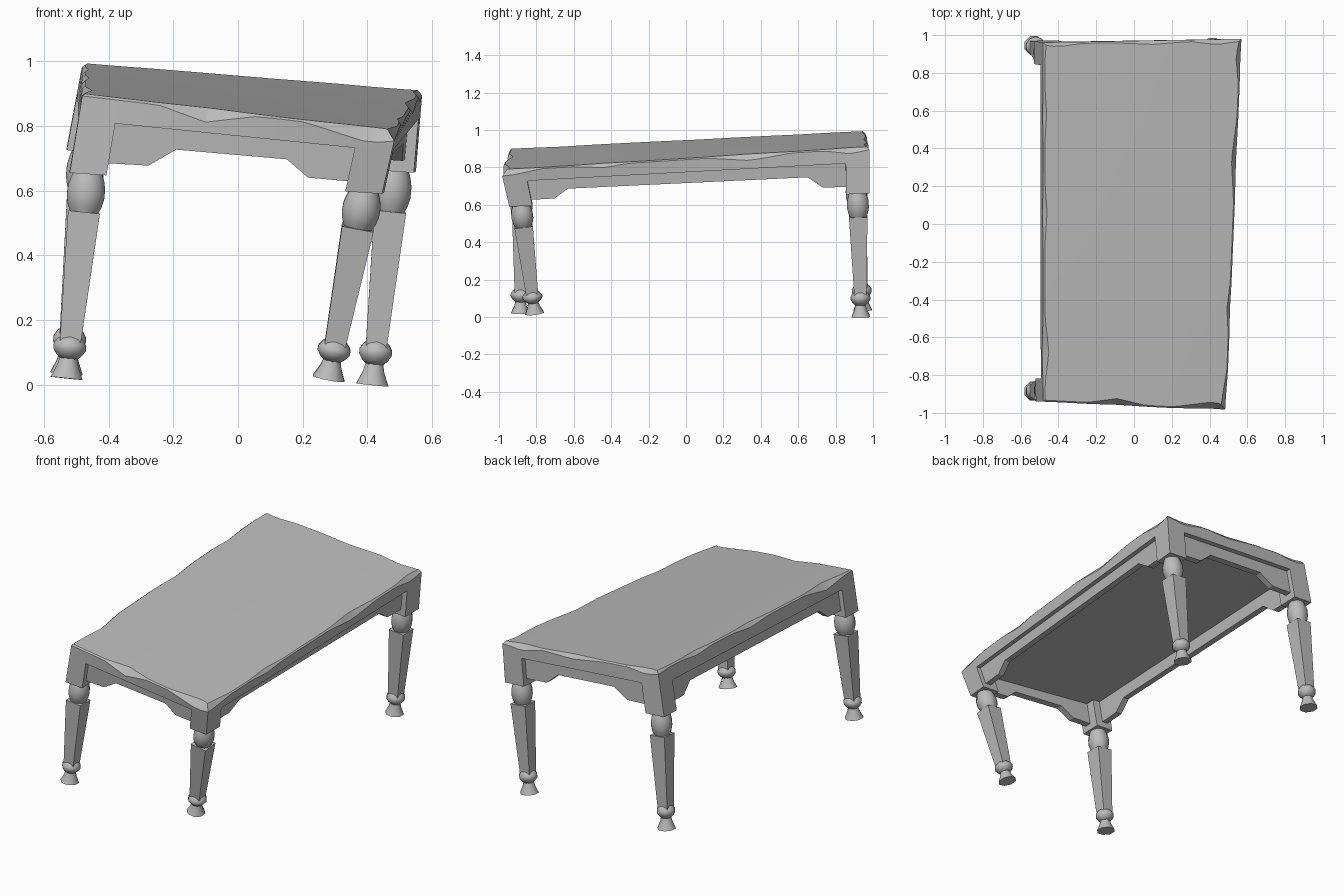
import bpy, bmesh, math
from mathutils import Vector

cube = bpy.data.objects.get("Cube")
if cube:
    bpy.data.objects.remove(cube, do_unlink=True)

grey = bpy.data.materials.new("worn_grey")
grey.use_nodes = True
grey.diffuse_color = (0.5, 0.5, 0.5, 1)
grey.node_tree.nodes["Principled BSDF"].inputs["Base Color"].default_value = (0.5, 0.5, 0.5, 1)

# Crooked body: corners of the top surface and of the block bottoms, by (x sign, y sign)
TOP = {(-1, -1): (-0.48, -0.94, 0.90), (1, -1): (0.49, -0.99, 0.785),
       (-1, 1): (-0.48, 0.96, 0.995), (1, 1): (0.57, 0.98, 0.91)}
LOW = {(-1, -1): (-0.52, -0.94, 0.655), (1, -1): (0.445, -0.945, 0.59),
       (-1, 1): (-0.53, 0.97, 0.73), (1, 1): (0.55, 0.98, 0.66)}
FEET = {(-1, -1): (-0.53, -0.885, 0.02), (1, -1): (0.28, -0.81, 0.02),
        (-1, 1): (-0.53, 0.945, 0.035), (1, 1): (0.415, 0.935, 0.0)}
HALF_X, HALF_Y = 0.51, 0.97
RAIL = 0.33


def warp(u, v, t):
    """Straight table space (u, v in -1..1, t down from the top) to the crooked shape."""
    p = Vector((0, 0, 0))
    for (a, b), top in TOP.items():
        weight = (1 + a * u) * (1 + b * v) / 4
        p += weight * Vector(top).lerp(Vector(LOW[a, b]), t)
    return p


def finish(name, bm, angle=30):
    bmesh.ops.recalc_face_normals(bm, faces=bm.faces)
    mesh = bpy.data.meshes.new(name)
    bm.to_mesh(mesh)
    bm.free()
    mesh.materials.append(grey)
    ob = bpy.data.objects.new(name, mesh)
    bpy.context.collection.objects.link(ob)
    bpy.ops.object.select_all(action='DESELECT')
    ob.select_set(True)
    bpy.context.view_layer.objects.active = ob
    bpy.ops.object.shade_smooth_by_angle(angle=math.radians(angle))
    return ob


def loft(bm, rings, caps=True):
    """Skin a list of closed point rings."""
    loops = [[bm.verts.new(p) for p in ring] for ring in rings]
    n = len(loops[0])
    for a, b in zip(loops, loops[1:]):
        for i in range(n):
            j = (i + 1) % n
            bm.faces.new((a[i], a[j], b[j], b[i]))
    if caps:
        bm.faces.new(loops[0])
        bm.faces.new(loops[-1])


# Worn spots on the rim: u, v, reach, depth
CHIPS = [(-0.2, -1, 0.16, 0.035), (0.85, -1, 0.22, 0.045), (1, -0.45, 0.14, 0.016),
         (1, 0.35, 0.22, 0.025), (1, 0.9, 0.14, 0.022), (-1, 0.05, 0.18, 0.015),
         (-1, -0.72, 0.2, 0.028), (0.1, 1, 0.2, 0.015), (0.75, 1, 0.14, 0.025),
         (-0.85, 1, 0.12, 0.02), (-1, 0.6, 0.15, 0.012)]


def wear(u, v):
    return max(d * max(0, 1 - math.hypot((u - cu) * HALF_X, (v - cv) * HALF_Y) / r)
               for cu, cv, r, d in CHIPS)


def tabletop():
    nx, ny = 20, 36
    edge = [(-1 + 2 * i / nx, -1) for i in range(nx)]
    edge += [(1, -1 + 2 * i / ny) for i in range(ny)]
    edge += [(-u, -v) for u, v in edge]

    def ring(scale, t):
        return [warp(u * scale, v * scale, t) for u, v in edge]

    lip = [warp(u, v, 0.03 + 4.5 * wear(u, v)) for u, v in edge]
    rim = []
    for u, v in edge:
        inset = 0.008 + 0.8 * wear(u, v)
        lu, lv = 1 - inset / HALF_X, 1 - inset / HALF_Y
        rim.append(warp(max(-lu, min(lu, u)), max(-lv, min(lv, v)), 0))
    bm = bmesh.new()
    loft(bm, [ring(0.02, RAIL), ring(0.5, RAIL), ring(1, RAIL), lip, rim,
              ring(0.85, 0), ring(0.5, 0), ring(0.02, 0)])
    finish("tabletop", bm, 12)


def apron(name, side, along_x):
    """Recessed skirt with a raised middle between two drops."""
    half, other = (HALF_X, HALF_Y) if along_x else (HALF_Y, HALF_X)
    end = 1 - 0.11 / half
    drop, rise = 1 - 0.25 / half, 1 - 0.33 / half
    profile = [(-end, 0.3), (-end, 0.85), (-drop, 0.84), (-rise, 0.6),
               (rise, 0.6), (drop, 0.84), (end, 0.85), (end, 0.3)]
    rings = []
    for depth in (0.03, 0.07):
        w = side * (1 - depth / other)
        rings.append([warp(s, w, t) if along_x else warp(w, s, t) for s, t in profile])
    bm = bmesh.new()
    loft(bm, rings)
    finish(name, bm)


def corner_block(name, a, b):
    inner_u, inner_v = a * (1 - 0.12 / HALF_X), b * (1 - 0.125 / HALF_Y)
    square = [(a, b), (inner_u, b), (inner_u, inner_v), (a, inner_v)]
    bm = bmesh.new()
    loft(bm, [[warp(u, v, t) for u, v in square] for t in (0.3, RAIL, 1)])
    finish(name, bm)


def leg(name, a, b):
    """Turned ball, square tapered shaft, ring and flared foot along a leaning axis."""
    head = warp(a * (1 - 0.06 / HALF_X), b * (1 - 0.0625 / HALF_Y), 1)
    foot = Vector(FEET[a, b])
    axis = (foot - head).normalized()
    ex = Vector((1, 0, 0))
    ex = (ex - axis * ex.dot(axis)).normalized()
    ey = axis.cross(ex)

    def ring(s, r, n):
        c = head.lerp(foot, s)
        return [c + r * (math.cos(q) * ex + math.sin(q) * ey)
                for q in (2 * math.pi * (i + 0.5) / n for i in range(n))]

    bm = bmesh.new()
    ball = [(-0.01, 0.044), (0.03, 0.054), (0.07, 0.06), (0.12, 0.06),
            (0.16, 0.054), (0.2, 0.042)]
    loft(bm, [ring(s, r, 12) for s, r in ball])
    loft(bm, [ring(0.19, 0.07, 4), ring(0.82, 0.046, 4)])
    collar = [(0.79, 0.028), (0.81, 0.042), (0.835, 0.053), (0.86, 0.053),
              (0.885, 0.042), (0.905, 0.028)]
    loft(bm, [ring(s, r, 10) for s, r in collar])
    loft(bm, [ring(0.88, 0.026, 8), ring(0.94, 0.036, 8), ring(1, 0.054, 8)])
    finish(name, bm, 50)


tabletop()
apron("front_apron", -1, True)
apron("back_apron", 1, True)
apron("right_apron", -1, False)
apron("left_apron", 1, False)
for a in (-1, 1):
    for b in (-1, 1):
        place = ("front_" if b < 0 else "back_") + ("right" if a < 0 else "left")
        corner_block(place + "_block", a, b)
        leg(place + "_leg", a, b)
